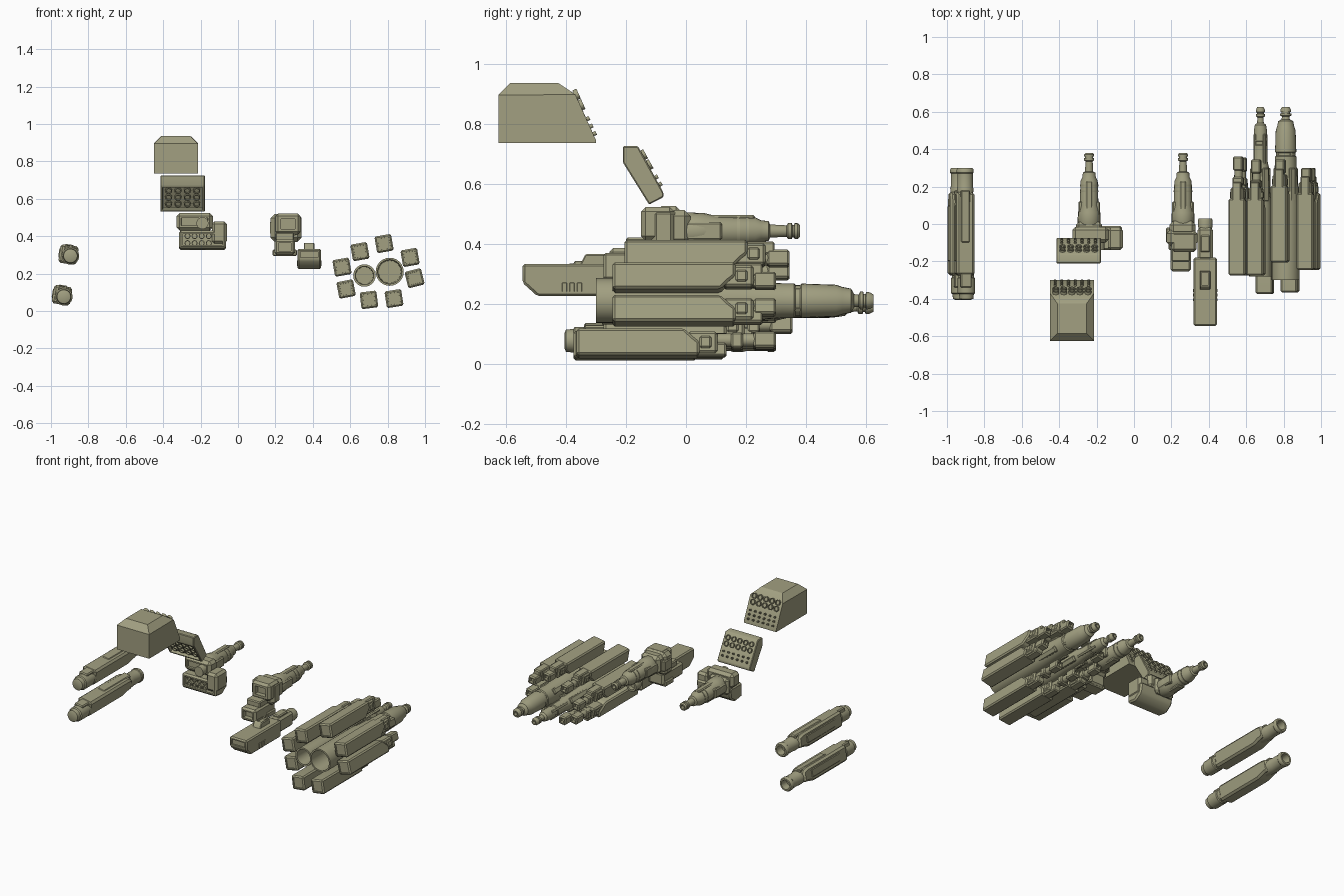
import bpy, bmesh, math
from mathutils import Matrix, Vector

cube = bpy.data.objects.get("Cube")
if cube:
    bpy.data.objects.remove(cube, do_unlink=True)

OLIVE = (0.36, 0.35, 0.22, 1)
mat = bpy.data.materials.new("olive_drab")
mat.use_nodes = True
mat.diffuse_color = OLIVE
bsdf = mat.node_tree.nodes["Principled BSDF"]
bsdf.inputs["Base Color"].default_value = OLIVE
bsdf.inputs["Roughness"].default_value = 0.7
parts = []
ID = Matrix.Identity(4)


def finish(name, bm, M):
    bmesh.ops.recalc_face_normals(bm, faces=bm.faces)
    me = bpy.data.meshes.new(name)
    bm.to_mesh(me)
    bm.free()
    me.materials.append(mat)
    ob = bpy.data.objects.new(name, me)
    ob.matrix_world = M
    bpy.context.collection.objects.link(ob)
    parts.append(ob)
    return ob


def prism(name, pts, x0, x1, M=ID, chamfer=0.006, recess=(), pick=None):
    """Side profile in (y, z) swept across x, chamfered, with sunk faces."""
    bm = bmesh.new()
    a = [bm.verts.new((x0, y, z)) for y, z in pts]
    b = [bm.verts.new((x1, y, z)) for y, z in pts]
    bm.faces.new(a)
    bm.faces.new(b[::-1])
    for i in range(len(pts)):
        j = (i + 1) % len(pts)
        bm.faces.new((a[j], a[i], b[i], b[j]))
    bmesh.ops.recalc_face_normals(bm, faces=bm.faces)
    if chamfer:
        edges = [e for e in bm.edges if pick is None or pick(e)]
        bmesh.ops.bevel(bm, geom=edges, offset=chamfer, segments=1, affect='EDGES')
    for direction, rim, depth in recess:
        bm.normal_update()
        d = Vector(direction).normalized()
        f = max(bm.faces, key=lambda f: (round(f.normal.dot(d), 2), f.calc_area()))
        bmesh.ops.inset_individual(bm, faces=[f], thickness=rim, depth=0)
        bmesh.ops.inset_individual(bm, faces=[f], thickness=0.0005, depth=-depth)
    return finish(name, bm, M)


def box(name, x, y, z, M=ID, **kw):
    pts = [(y[0], z[0]), (y[1], z[0]), (y[1], z[1]), (y[0], z[1])]
    return prism(name, pts, x[0], x[1], M, **kw)


def lathe(name, profile, centres, M=ID, n=20):
    """Turn a (y, radius) profile about the y axis at each (x, z) centre."""
    bm = bmesh.new()
    for cx, cz in centres:
        rings = []
        for y, r in profile:
            rings.append([bm.verts.new((cx + r * math.cos(2 * math.pi * k / n), y,
                                        cz + r * math.sin(2 * math.pi * k / n))) for k in range(n)])
        for p, q in zip(rings, rings[1:]):
            for k in range(n):
                bm.faces.new((p[k], p[(k + 1) % n], q[(k + 1) % n], q[k]))
        bm.faces.new(rings[0])
        bm.faces.new(rings[-1][::-1])
    return finish(name, bm, M)


def grid(cols, rows, px, pz, oz=0):
    return [((c - (cols - 1) / 2) * px, oz + (r - (rows - 1) / 2) * pz)
            for c in range(cols) for r in range(rows)]


def rocket_tubes(name, M, centres, r, base=0.0):
    lathe(name, [(base - 0.005, r), (base + 0.01, r), (base + 0.01, r * 0.7),
                 (base + 0.001, r * 0.7)], centres, M, 12)


def facing(x, y, z, ny, nz):
    return Matrix.Translation((x, y, z)) @ Matrix.Rotation(math.atan2(nz, ny), 4, 'X')


def tilted(x, z, degrees):
    return Matrix.Translation((x, 0, z)) @ Matrix.Rotation(math.radians(degrees), 4, 'Y')


# Large armoured launcher
prism("launcher_hood", [(-.625, .735), (-.3, .735), (-.3, .745), (-.385, .935), (-.625, .935)],
      -.45, -.213, chamfer=.04, pick=lambda e: all(v.co.z > .9 for v in e.verts))
M = facing(-.332, -.342, .84, .19, .085)
rocket_tubes("hood_large_tubes", M, grid(5, 2, .043, .038, .042), .018)
rocket_tubes("hood_small_tubes", M, grid(6, 3, .036, .027, -.055), .007)

# Slanted launcher panel, open underneath
prism("launcher_panel", [(-.21, .725), (-.16, .725), (-.075, .57), (-.075, .555), (-.123, .53), (-.21, .67)],
      -.415, -.177, chamfer=.004, recess=[((0, -.14, -.087), .012, .02)])
M = facing(-.296, -.1175, .6475, .155, .085)
rocket_tubes("panel_large_tubes", M, grid(5, 2, .043, .038, .035), .017)
rocket_tubes("panel_small_tubes", M, grid(6, 2, .036, .027, -.045), .007)
rocket_tubes("panel_lower_tubes", facing(-.296, -.167, .6, -.14, -.087), grid(4, 3, .05, .042), .019, -.02)


# Heavy barrel shared by both turrets
def turret_barrel(side, x):
    M = Matrix.Translation((x, 0, .442))
    lathe(side + "_turret_barrel",
          [(-.03, .045), (0, .062), (.06, .06), (.1, .05), (.23, .046), (.25, .036), (.275, .033),
           (.28, .022), (.335, .019), (.34, .027), (.352, .027), (.354, .021), (.36, .021),
           (.362, .026), (.372, .026), (.38, .019), (.38, .012), (.35, .012)], [(0, 0)], M)
    for s in (-1, 1):
        box(side + "_barrel_cheek", sorted((s * .03, s * .058)), (0, .12), (-.03, .03), M)
    box(side + "_barrel_top_rail", (-.018, .018), (.02, .23), (.03, .053), M)
    box(side + "_barrel_under_rail", (-.022, .022), (-.01, .15), (-.058, -.03), M)
    lathe(side + "_barrel_bands", [(.17, .03), (.17, .05), (.18, .05), (.18, .03)], [(0, 0)], M)
    lathe(side + "_barrel_rear_band", [(.2, .03), (.2, .049), (.21, .049), (.21, .03)], [(0, 0)], M)


turret_barrel("right", -.24)
turret_barrel("left", .262)

# Right turret body
prism("right_turret_hull", [(-.14, .335), (-.07, .325), (-.02, .36), (-.01, .41), (-.01, .43), (-.14, .43)],
      -.315, -.065, chamfer=.01, recess=[((0, -1, 0), .012, .02)])
box("right_turret_shoulder", (-.14, -.06), (-.14, -.02), (.36, .48), chamfer=.015)
box("right_turret_head", (-.33, -.135), (-.1, -.015), (.43, .525), chamfer=.018, recess=[((0, -1, 0), .012, .015)])
box("right_turret_collar", (-.31, -.17), (-.06, .01), (.39, .5), chamfer=.015)
lathe("right_turret_port", [(-.14, .022), (-.14, .032), (-.08, .032)], [(-.19, .47)])
rocket_tubes("right_turret_tubes", facing(-.213, -.12, .382, -1, 0), grid(4, 2, .038, .038), .016)

# Left turret body
box("left_turret_head", (.175, .34), (-.12, -.03), (.37, .52), chamfer=.022, recess=[((0, -1, 0), .018, .03)])
box("left_turret_block", (.2, .335), (-.15, -.04), (.41, .522), chamfer=.015, recess=[((0, -1, 0), .02, .03)])
box("left_turret_collar", (.19, .33), (-.06, .015), (.395, .512), chamfer=.02)
box("left_turret_side_pod", (.17, .2), (-.1, -.02), (.41, .48))
box("left_turret_chin", (.195, .305), (-.255, -.04), (.3, .385), chamfer=.012, recess=[((0, -1, 0), .012, .03)])
box("left_chin_base", (.185, .315), (-.14, -.05), (.295, .33))
box("left_chin_bracket", (.2, .3), (-.2, -.05), (.38, .42))

# Boxy weapon pod with top port
prism("cannon_box", [(-.545, .333), (-.18, .333), (-.18, .225), (-.495, .225), (-.545, .27)],
      .318, .444, chamfer=.008, recess=[((0, -1, 0), .01, .01)])
box("cannon_neck", (.34, .422), (-.19, -.02), (.235, .328), chamfer=.012)
lathe("cannon_muzzle", [(-.06, .034), (.015, .04), (.03, .036), (.03, .024), (0, .024)], [(.381, .282)])
prism("cannon_top_port", [(-.355, .325), (-.335, .365), (-.25, .365), (-.25, .325)], .352, .408,
      chamfer=.004, recess=[((0, 0, 1), .008, .012)])
box("cannon_neck_cover", (.355, .407), (-.15, -.06), (.32, .34))
for k in range(3):
    for x in (.316, .442):
        box("cannon_side_slot", (x, x + .004), (-.413 + k * .025, -.397 + k * .025), (.24, .27), chamfer=.001)

# Two central cannons
lathe("small_core_cannon",
      [(-.1, .046), (-.28, .049), (-.28, .06), (.1, .06), (.16, .05), (.3, .046), (.34, .037), (.42, .037),
       (.425, .033), (.44, .033), (.445, .037), (.5, .035), (.53, .03), (.54, .018), (.57, .016),
       (.575, .024), (.588, .024), (.59, .018), (.596, .018), (.598, .024), (.61, .024),
       (.625, .017), (.625, .01), (.6, .01)], [(.676, .19)], n=24)
lathe("large_core_cannon",
      [(-.1, .06), (-.3, .065), (-.3, .075), (.1, .075), (.17, .068), (.32, .058), (.36, .058),
       (.365, .052), (.38, .052), (.385, .057), (.5, .053), (.52, .046), (.55, .04), (.56, .022),
       (.575, .02), (.58, .03), (.59, .03), (.592, .022), (.598, .022), (.6, .029), (.612, .028),
       (.625, .02), (.625, .012), (.6, .012)], [(.811, .21)], n=24)
for x, z, r in ((.676, .19, .05), (.811, .21, .063)):
    for k in range(4):
        turn = Matrix.Translation((x, 0, z)) @ Matrix.Rotation(k * math.pi / 2 + .6, 4, 'Y')
        box("core_cannon_rib", (-.018, .018), (.12, .3), (r - .02, r + .008), turn)
        box("core_cannon_strip", (-.008, .008), (.3, .48), (r * .6, r * .84), turn, chamfer=.003)


# Ring of eight long pods
def pod(x, z, front, end, tilt):
    s = 1 if z > .2 else -1          # outer side of the pod, up or down
    h = .045
    M = tilted(x, z, -tilt)
    f = front
    prism("pod_body", [(f, -h * s), (f + .36, -h * s), (f + .385, -.02 * s), (f + .41, 0), (f + .41, h * s), (f, h * s)],
          -h, h, M, chamfer=.008, recess=[((0, -1, 0), .009, .006)])
    box("pod_neck", (-.035, .035), (f + .37, f + .47), (-.036, .036), M, chamfer=.008)
    box("pod_outer_cover", (-.024, .024), (f + .39, f + .5), sorted((.0, s * .044)), M)
    box("pod_side_block", (-.041, .041), (f + .41, f + .45), (-.02, .02), M)
    lathe("pod_barrel", [(f + .4, .024), (end - .06, .022), (end - .06, .017), (end - .02, .017)], [(0, -.012 * s)], M, 12)
    box("pod_barrel_clamp", (-.028, .028), (end - .15, end - .11), (-.034, .018) if s > 0 else (-.018, .034), M)
    box("pod_muzzle", (-.026, .026), (end - .075, end), (-.038, .016) if s > 0 else (-.016, .038), M,
        chamfer=.007, recess=[((0, 1, 0), .008, .03)])


for spec in ((.556, .235, -.275, .36, 10), (.652, .318, -.275, .345, 10), (.781, .361, -.205, .345, 10),
             (.92, .287, -.245, .3, 10), (.944, .176, -.245, .3, 14), (.834, .067, -.365, .3, 9),
             (.70, .06, -.375, .3, 7), (.578, .118, -.275, .355, 11)):
    pod(*spec)


# Pair of long guns on the right
def long_gun(label, x, z, tilt):
    M = tilted(x, z, tilt)
    prism(label + "_gun_body", [(-.275, -.05), (.08, -.05), (.13, -.035), (.17, -.03), (.17, .04), (.13, .05), (-.275, .05)],
          -.052, .046, M, chamfer=.012)
    box(label + "_gun_side_plate", (-.056, -.03), (-.2, .1), (-.025, .03), M)
    box(label + "_gun_top_plate", (-.03, .02), (-.1, .18), (.03, .054), M)
    lathe(label + "_gun_front_drum", [(-.405, .025), (-.4, .037), (-.375, .04), (-.37, .047), (-.29, .047),
                                      (-.285, .042), (-.26, .042)], [(.008, -.006)], M)
    lathe(label + "_gun_rear_tube", [(.1, .04), (.19, .045), (.2, .042), (.27, .042), (.275, .046), (.29, .046),
                                     (.3, .04), (.3, .03), (.25, .026)], [(0, 0)], M)
    box(label + "_gun_drum_bracket", (-.03, .03), (-.34, -.26), (.0, .048), M)


long_gun("upper", -.903, .302, 8)
long_gun("lower", -.938, .084, 10)

# Smooth round surfaces, keep hard edges crisp
bpy.ops.object.select_all(action='DESELECT')
for ob in parts:
    ob.select_set(True)
bpy.context.view_layer.objects.active = parts[0]
bpy.ops.object.shade_smooth_by_angle(angle=math.radians(32))
